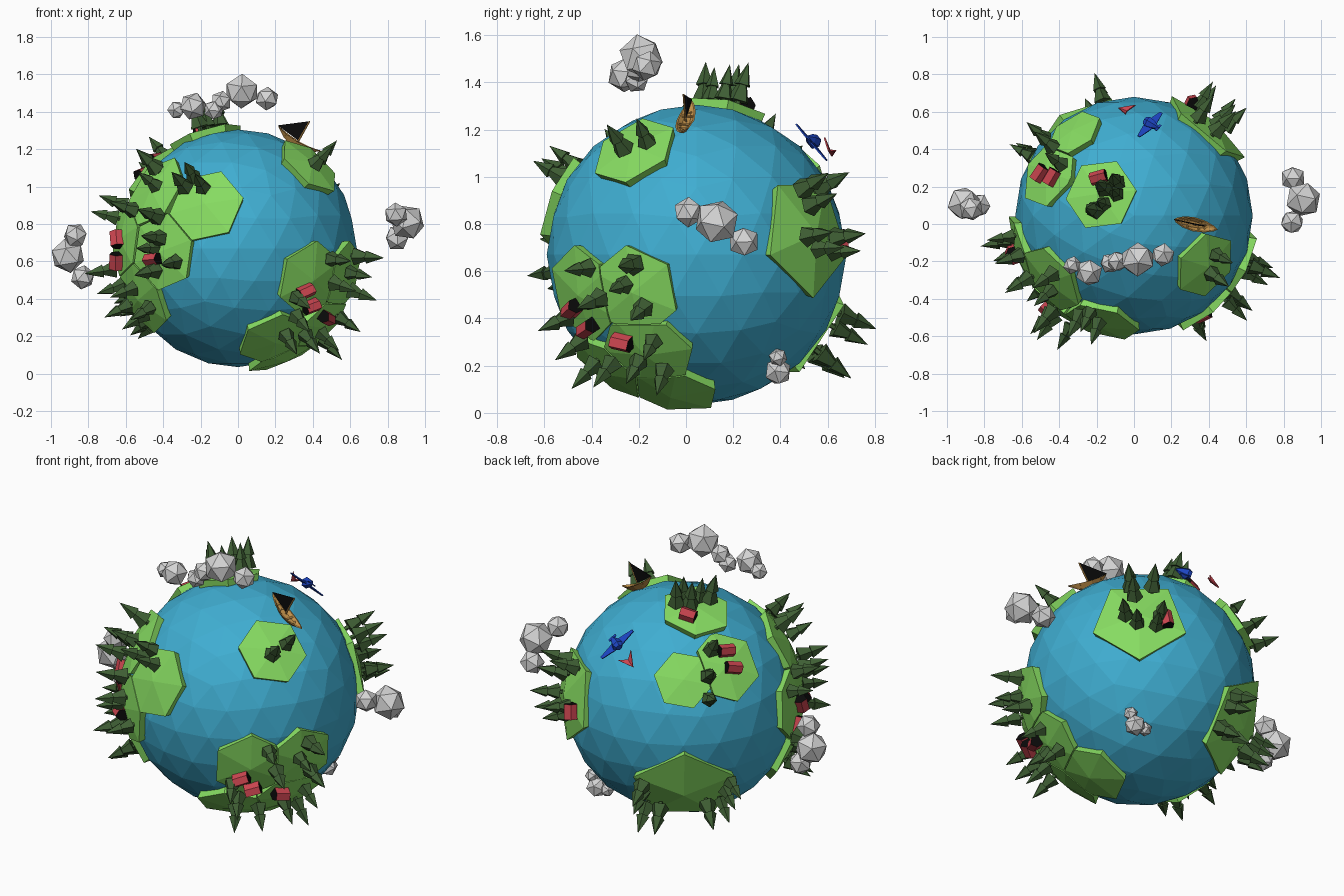
import bpy, bmesh, math, random
from mathutils import Vector, Matrix

if "Cube" in bpy.data.objects:
    bpy.data.objects.remove(bpy.data.objects["Cube"])

random.seed(4)
C = Vector((0, 0.045, 0.67))      # planet centre
R_SEA, R_LAND = 0.635, 0.67


def mat(name, r, g, b):
    m = bpy.data.materials.new(name)
    m.diffuse_color = (r, g, b, 1)
    m.use_nodes = True
    m.node_tree.nodes["Principled BSDF"].inputs["Base Color"].default_value = m.diffuse_color
    return m


WATER = mat("sea blue", .05, .42, .64)
LAND = mat("grass green", .24, .71, .12)
TREE = mat("pine green", .05, .115, .035)
RED = mat("house red", .6, .06, .08)
BLACK = mat("black", .003, .003, .003)
CLOUD = mat("cloud grey", .66, .66, .66)
WOOD = mat("boat wood", .55, .29, .07)
BLUE = mat("plane blue", .012, .06, .55)


def add(name, bm, *mats):
    bmesh.ops.recalc_face_normals(bm, faces=bm.faces[:])
    me = bpy.data.meshes.new(name)
    bm.to_mesh(me)
    bm.free()
    for m in mats:
        me.materials.append(m)
    ob = bpy.data.objects.new(name, me)
    bpy.context.collection.objects.link(ob)
    return ob


def frame(d, radius, heading):
    """Matrix standing on the planet: z outwards, x along heading."""
    z = Vector(d).normalized()
    x = Vector(heading)
    x = (x - z * x.dot(z)).normalized()
    m = Matrix((x, z.cross(x), z)).transposed().to_4x4()
    m.translation = C + z * radius
    return m


def loft(bm, rings):
    """Skin a list of equal-length point rings and cap the ends."""
    vs = [[bm.verts.new(p) for p in r] for r in rings]
    n = len(vs[0])
    for a, b in zip(vs, vs[1:]):
        for i in range(n):
            bm.faces.new((a[i], a[(i + 1) % n], b[(i + 1) % n], b[i]))
    bm.faces.new(vs[0][::-1])
    bm.faces.new(vs[-1])


# Sea
bm = bmesh.new()
bmesh.ops.create_icosphere(bm, subdivisions=3, radius=R_SEA, matrix=Matrix.Translation(C))
add("sea_globe", bm, WATER)

# Land tiles, grouped by island: directions from the planet centre, tile radius
ISLANDS = {
    "front_left": [(-.175, -.591, .235, .21), (-.46, -.355, .315, .215), (-.417, -.511, -.02, .215),
                   (-.62, -.2, .05, .215), (-.52, -.28, -.27, .215)],
    "top": [(-.18, .115, .62, .2), (-.467, .238, .4, .205), (-.33, .45, .36, .165)],
    "right": [(.58, -.27, -.16, .205), (.40, -.495, -.17, .215), (.46, -.215, -.42, .215),
              (.2, -.38, -.5, .205), (.26, -.11, -.6, .21)],
    "small": [(.39, -.27, .45, .195)],
}


def tile(name, d, sides, radius, toward, phase, others=()):
    """Raised polygon of land, trimmed halfway to its neighbours."""
    bm = bmesh.new()
    z = Vector(d).normalized()
    fr = frame(d, 0, toward).to_3x3()
    a = radius / R_LAND
    dirs = []
    for i in range(sides):
        t = math.tau * (i + phase) / sides
        dirs.append(fr @ Vector((math.sin(a) * math.cos(t), math.sin(a) * math.sin(t), math.cos(a))))
    low = [bm.verts.new(C + v * (R_SEA - .04)) for v in dirs]
    top = [bm.verts.new(C + v * R_LAND) for v in dirs]
    mid, base = bm.verts.new(C + z * R_LAND), bm.verts.new(C + z * (R_SEA - .04))
    for i in range(sides):
        j = (i + 1) % sides
        bm.faces.new((low[i], low[j], top[j], top[i]))
        bm.faces.new((top[i], top[j], mid))
        bm.faces.new((low[j], low[i], base))
    for o in others:
        n = (Vector(o).normalized() - z).normalized()
        bmesh.ops.bisect_plane(bm, geom=bm.verts[:] + bm.edges[:] + bm.faces[:],
                               plane_co=C - n * .003, plane_no=n, clear_outer=True)
        bmesh.ops.holes_fill(bm, edges=[e for e in bm.edges if e.is_boundary], sides=0)
    add(name, bm, LAND)


for name, tiles in ISLANDS.items():
    for i, (*d, radius) in enumerate(tiles):
        d = Vector(d)
        near = sorted((Vector(o[:3]) for k, o in enumerate(tiles) if k != i),
                      key=lambda o: (o - d).length)
        toward = near[0] - d if near else Vector((0, .3, 1))
        near = [o for o in near if (o - d).length < .46]
        tile(f"land_{name}_{i + 1}", d, 6, radius, toward, .5, near)
tile("land_back_right", (.41, .49, .085), 5, .275, (0, 0, -1), 0)
tile("land_back_left", (-.34, .46, -.315), 5, .3, (0, 0, 1), 0)

# Pine trees: two stacked five-sided cones on a stub
TREES = [
    (-.23, -.5, .37), (-.27, -.5, .31), (-.18, -.54, .31), (-.42, -.3, .41), (-.42, -.38, .32),
    (-.41, -.48, .16), (-.39, -.5, .05), (-.44, -.5, 0), (-.32, -.56, -.07), (-.42, -.48, -.11),
    (-.58, -.2, .22), (-.6, -.1, .15), (-.55, -.33, .2), (-.62, -.2, -.2), (-.58, -.17, -.3),
    (-.5, -.3, -.35), (-.45, -.36, -.3), (-.52, -.3, -.2), (-.6, -.12, -.1),
    (-.2, .03, .63), (-.155, .14, .63), (-.09, .17, .63), (-.09, .11, .63), (-.155, .06, .63),
    (-.375, .264, .47), (-.42, .354, .365), (-.46, .4, .26),
    (.3, -.52, -.25), (.3, -.47, -.35), (.25, -.42, -.45), (.35, -.35, -.45),
    (.47, .45, .075), (.434, .5, .025), (.35, .555, .013), (.33, .56, .07),
    (.33, .5, .27), (.41, .42, .26), (.42, .46, .2)]
TREES += [(-.15, .57, -.3), (-.13, .5, -.4), (-.2, .48, -.4), (-.52, .32, -.3),
          (-.47, .3, -.38), (-.42, .36, -.38), (-.54, .31, -.24), (-.16, .58, -.24)]
for y, z in [(-.45, -.055), (-.26, -.04), (-.3, -.125), (-.4, -.18), (-.22, -.22), (-.24, -.44),
             (-.135, -.475), (-.18, -.36), (-.3, .435), (-.205, .465)]:
    TREES.append((math.sqrt(.44 - y * y - z * z), y, z))


def rand_heading():
    return [random.uniform(-1, 1) for _ in range(3)]


bm = bmesh.new()
for d in TREES:
    fr = frame(d, .655, rand_heading())
    s = random.uniform(.95, 1.17)
    for r1, r2, z0, h in ((.012, .012, 0, .03), (.045, .008, .022, .095), (.033, 0, .085, .09)):
        bmesh.ops.create_cone(bm, cap_ends=True, segments=5, radius1=r1 * s, radius2=r2 * s,
                              depth=h * s, matrix=fr @ Matrix.Translation((0, 0, (z0 + h / 2) * s)))
add("pine_trees", bm, TREE)

# Houses: red walls and roof, black gable ends (position direction, ridge direction)
HOUSES = [((-.19, .205, .62), (1, .2, 0)), ((-.51, .23, .4), (1, .8, 0)),
          ((-.44, .205, .47), (1, .5, -.5)), ((-.66, -.22, .05), (0, .5, 1)),
          ((-.66, -.2, -.07), (0, -.4, 1)), ((-.47, -.52, -.06), (1, -.8, .1)),
          ((.36, -.525, -.23), (.6, .5, .4)), ((.39, -.46, -.31), (.6, .6, .4)),
          ((.47, -.315, -.37), (.3, 1, -.1)), ((.315, .61, .06), (.2, 0, 1))]
for i, (d, ridge) in enumerate(HOUSES):
    bm = bmesh.new()
    prof = [(-.03, 0), (.03, 0), (.031, .04), (0, .065), (-.031, .04)]
    loft(bm, [[(x, y, z) for y, z in prof] for x in (-.043, .043)])
    for f in bm.faces:
        f.material_index = 1 if len(f.verts) == 5 else 0
    bm.transform(frame(d, .658, ridge))
    add(f"house_{i + 1}", bm, RED, BLACK)

# Clouds: clusters of plain icosahedra (x, y, z, radius)
CLOUDS = {
    "top": [(-.33, -.22, 1.41, .05), (-.24, -.26, 1.43, .075), (-.13, -.21, 1.41, .055),
            (-.09, -.2, 1.455, .058), (.02, -.19, 1.51, .095), (.155, -.165, 1.47, .065)],
    "right": [(.845, .01, .85, .065), (.905, .13, .81, .097), (.85, .245, .725, .068)],
    "left": [(-.87, .08, .74, .066), (-.91, .11, .63, .093), (-.83, .1, .515, .066)],
    "back": [(.32, .39, .175, .06), (.35, .39, .235, .04), (.25, .39, .175, .04)],
}
for name, puffs in CLOUDS.items():
    bm = bmesh.new()
    for x, y, z, r in puffs:
        turn = Matrix.Rotation(random.uniform(0, 3), 4, rand_heading())
        bmesh.ops.create_icosphere(bm, subdivisions=1, radius=r,
                                   matrix=Matrix.Translation((x, y, z)) @ turn)
    add(f"cloud_{name}", bm, CLOUD)

# Sailing boat: open lens-shaped hull, seats, mast and triangular sail
boat = frame((.31, -.045, .55), .627, (.87, -.2, -.49))


def lens(sx, sy, z):
    pts = []
    for i in range(12):
        t = math.tau * i / 12
        pts.append((sx * math.cos(t), sy * math.sin(t) * abs(math.sin(t)) ** .5,
                    z + .018 * math.cos(t) ** 2))
    return pts


bm = bmesh.new()
loft(bm, [lens(.085, .012, -.005), lens(.138, .038, .03), lens(.125, .031, .03), lens(.09, .016, .014)])
for x in (-.07, -.035, .035, .07):
    bmesh.ops.create_cube(bm, size=1, matrix=Matrix.Translation((x, 0, .027)) @
                          Matrix.Diagonal((.01, .045, .005, 1)))
bmesh.ops.create_cone(bm, cap_ends=True, segments=6, radius1=.005, radius2=.004, depth=.15,
                      matrix=Matrix.Translation((0, 0, .08)))
bm.transform(boat)
add("boat_hull_and_mast", bm, WOOD)
bm = bmesh.new()
loft(bm, [[(-.004, y, .035), (-.004, y, .152), (-.14, y, .05)] for y in (-.002, .002)])
bm.transform(boat)
add("boat_sail", bm, BLACK)

# Aeroplane: tapered wings, short body, canopy and tail
bm = bmesh.new()
loft(bm, [[(x, -c, -.002), (x, c, -.002), (x, c, .004), (x, -c, .004)]
          for x, c in ((-.115, .008), (-.03, .024), (.03, .024), (.115, .008))])
loft(bm, [[(r * math.cos(math.tau * i / 6), y, .01 + r * math.sin(math.tau * i / 6)) for i in range(6)]
          for y, r in ((-.055, .006), (-.02, .024), (.015, .032), (.035, .02))])
bmesh.ops.create_cube(bm, size=1, matrix=Matrix.Translation((0, -.05, .01)) @
                      Matrix.Diagonal((.05, .014, .004, 1)))
bm.transform(frame((.085, .485, .475), .685, (.12, .14, -.127)))
add("aeroplane", bm, BLUE)

# Red bird: two folded swept wings
bm = bmesh.new()
for s in (-1, 1):
    loft(bm, [[(.04, 0, z), (-.015, 0, z), (-.04, s * .045, z + .02)] for z in (0, .007)])
bm.transform(frame((-.05, .56, .435), .71, (-1, .5, -.5)))
add("red_bird", bm, RED)
